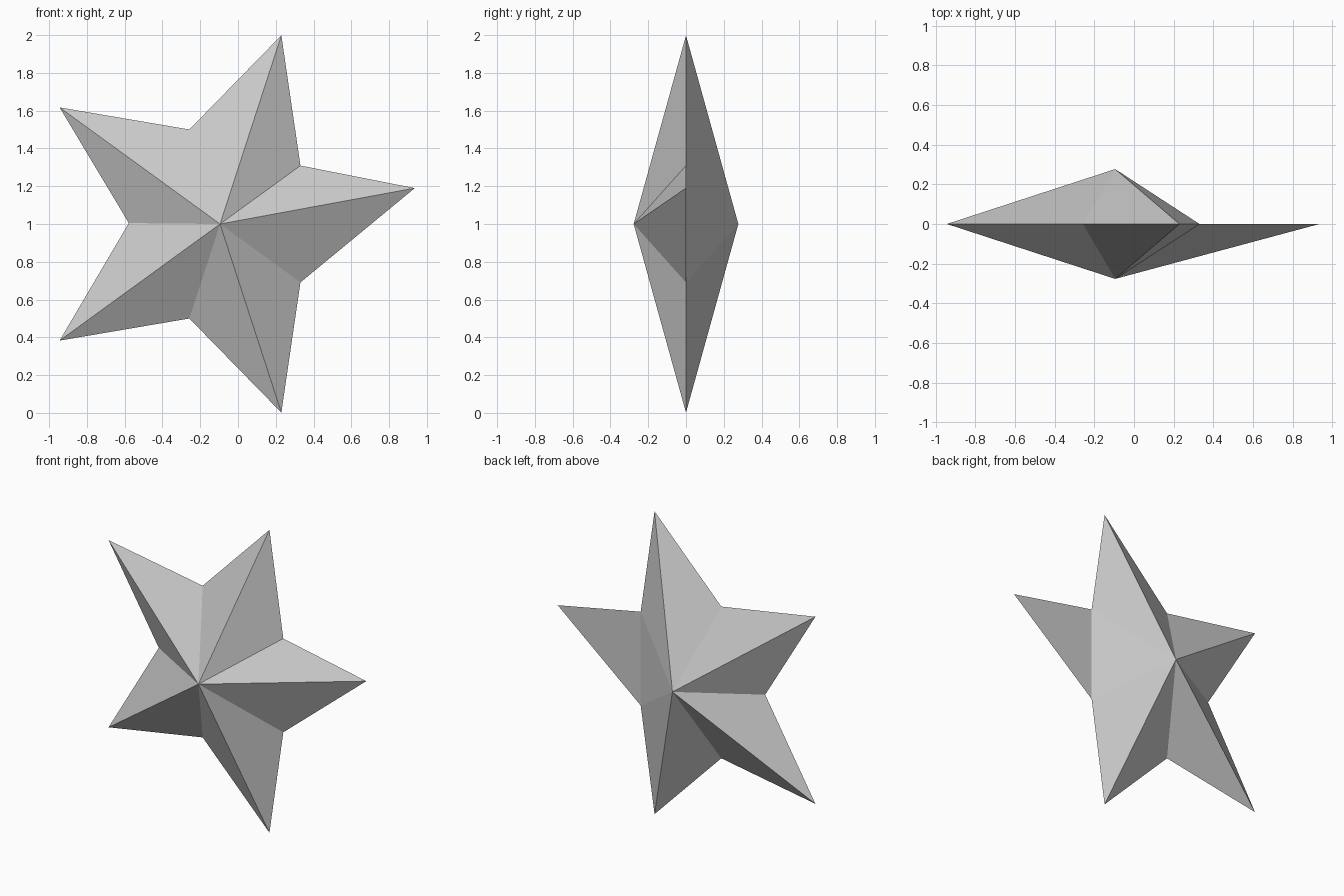
import bpy, bmesh
from math import cos, sin, radians

if "Cube" in bpy.data.objects:
    bpy.data.objects.remove(bpy.data.objects["Cube"])

CX, CZ = -0.095, 1.0      # star centre
R_TIP, R_NOTCH, DEPTH = 1.05, 0.526, 0.277

# Outline: tips and notches alternate every 36 degrees, from the right tip
outline = []
for i in range(10):
    r = R_NOTCH if i % 2 else R_TIP
    a = radians(36 * i)
    outline.append((CX + r * cos(a), 0, CZ + r * sin(a)))
outline[0] = (0.936, 0, 1.19)     # right tip is bent upward
outline[5] = (-0.578, 0, 1.005)   # left notch is shallower

bm = bmesh.new()
ring = [bm.verts.new(p) for p in outline]
front = bm.verts.new((CX, -DEPTH, CZ))
back = bm.verts.new((CX, DEPTH, CZ))

# Front facets all round; back facets everywhere except the right arm
for i in range(10):
    a, b = ring[i], ring[(i + 1) % 10]
    bm.faces.new((front, a, b))
    if i not in (0, 9):
        bm.faces.new((back, b, a))

# Right arm: flat back, with one facet bridging its two notches
bm.faces.new((back, ring[1], ring[9]))
bm.faces.new((ring[9], ring[1], ring[0]))

bmesh.ops.recalc_face_normals(bm, faces=bm.faces[:])
mesh = bpy.data.meshes.new("star")
bm.to_mesh(mesh)
bm.free()
bpy.context.collection.objects.link(bpy.data.objects.new("star", mesh))
